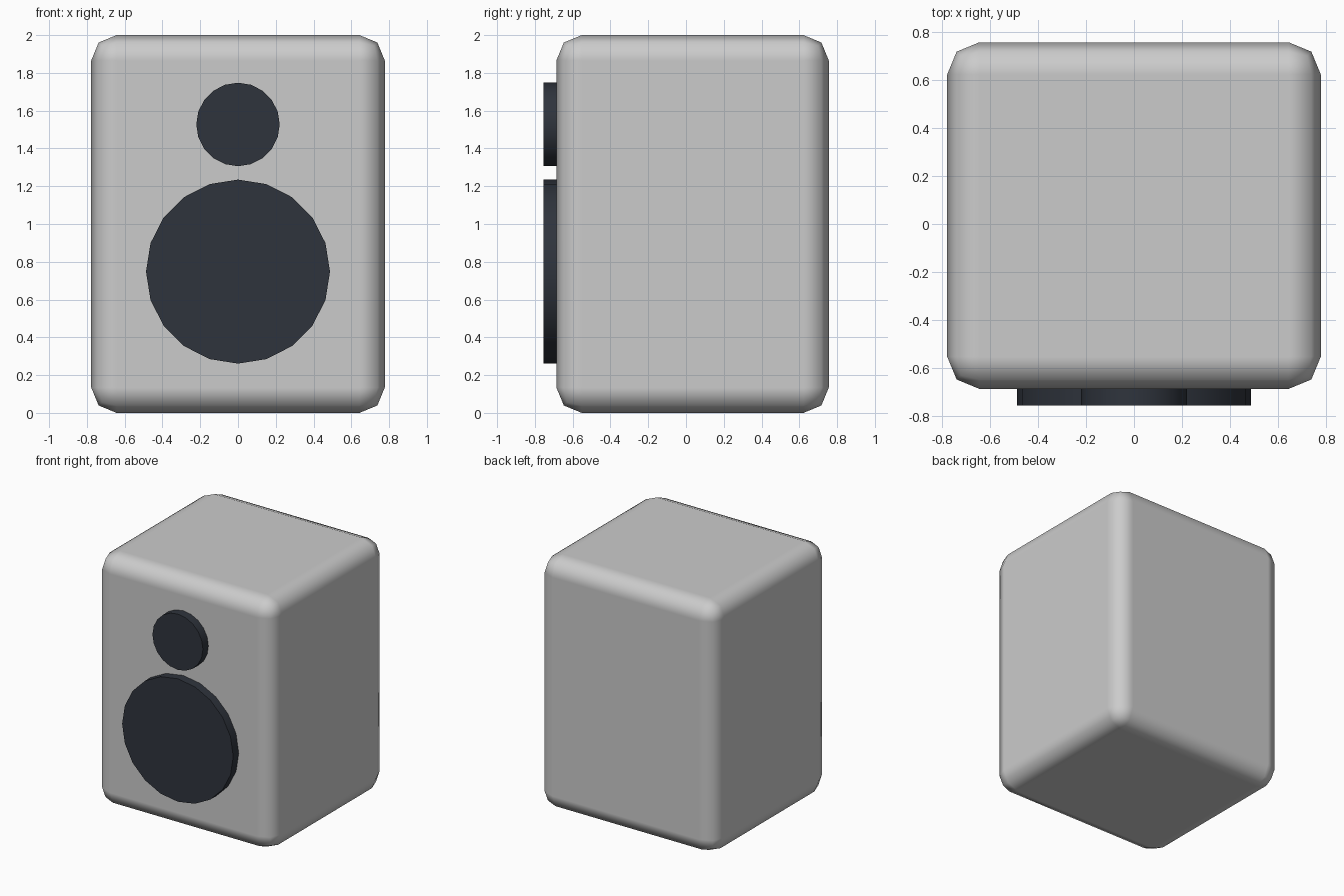
import bpy
import math

if "Cube" in bpy.data.objects:
    bpy.data.objects.remove(bpy.data.objects["Cube"])

# Rounded cabinet
bpy.ops.mesh.primitive_cube_add(size=1, location=(0, 0.035, 1))
cabinet = bpy.context.object
cabinet.name = "cabinet"
cabinet.scale = (1.554, 1.442, 2.0)
bpy.ops.object.transform_apply(location=False, rotation=False, scale=True)
bpy.ops.object.shade_smooth()
bevel = cabinet.modifiers.new("rounded_edges", 'BEVEL')
bevel.width = 0.134
bevel.segments = 2
bevel.harden_normals = True

# Dark driver material
dark = bpy.data.materials.new("dark_cone")
dark.diffuse_color = (0.028, 0.034, 0.046, 1)
dark.use_nodes = True
dark.node_tree.nodes["Principled BSDF"].inputs["Base Color"].default_value = dark.diffuse_color


def driver(name, radius, z, front=-0.755, back=-0.655):
    """Round driver disc standing proud of the front panel."""
    bpy.ops.mesh.primitive_cylinder_add(
        vertices=20, radius=radius, depth=back - front,
        location=(0, (front + back) / 2, z), rotation=(math.pi / 2, 0, 0))
    disc = bpy.context.object
    disc.name = name
    disc.data.materials.append(dark)
    bpy.ops.object.shade_smooth_by_angle(angle=math.radians(30))


# Woofer and tweeter
driver("woofer", 0.487, 0.748)
driver("tweeter", 0.221, 1.527)
